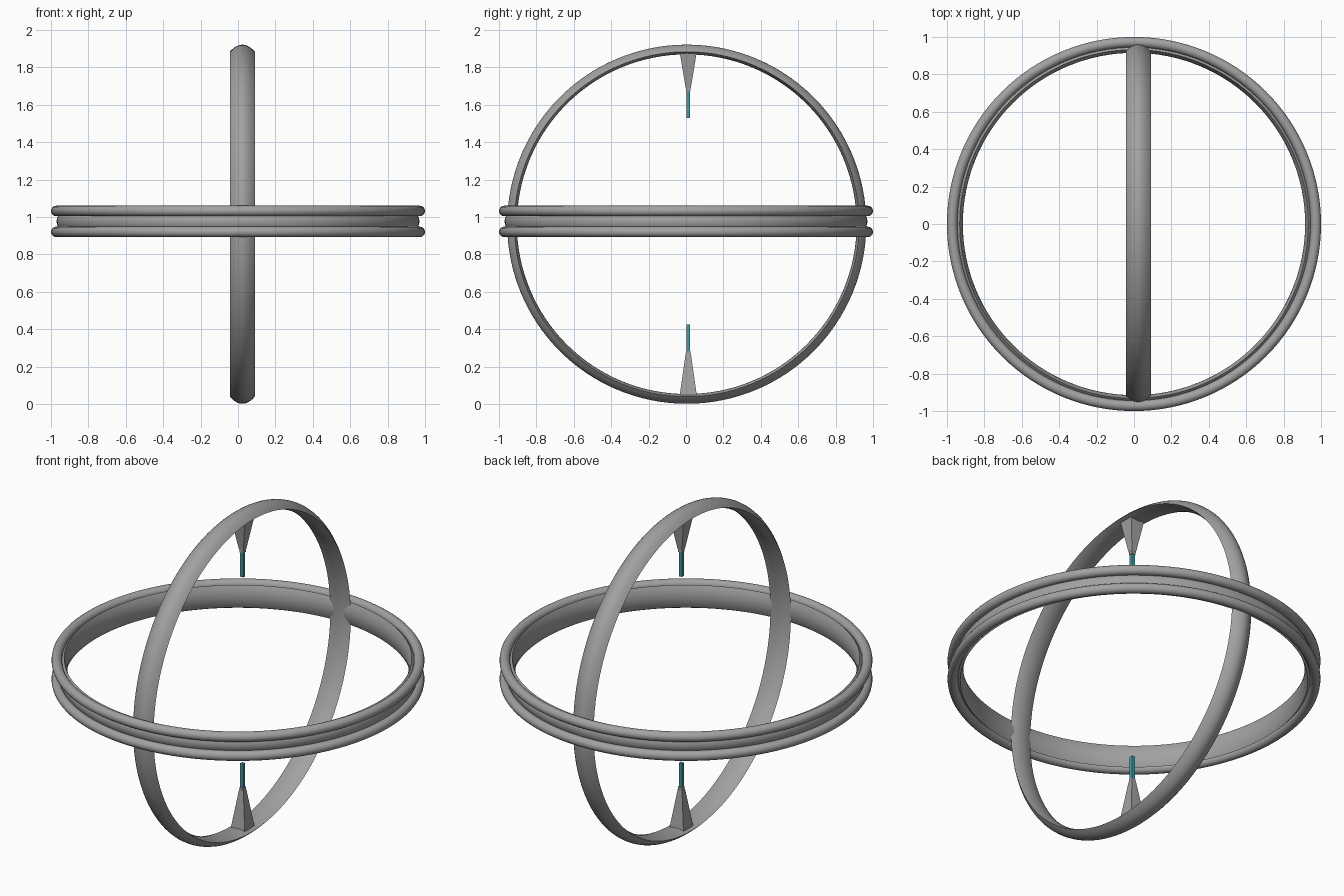
import bpy, bmesh, math
from mathutils import Matrix

if "Cube" in bpy.data.objects:
    bpy.data.objects.remove(bpy.data.objects["Cube"])


def material(name, color):
    m = bpy.data.materials.new(name)
    m.diffuse_color = (*color, 1)
    m.use_nodes = True
    m.node_tree.nodes["Principled BSDF"].inputs["Base Color"].default_value = m.diffuse_color
    return m


GREY = material("grey metal", (0.36, 0.36, 0.36))
TEAL = material("teal", (0.06, 0.33, 0.36))


def finish(name, bm, mat, matrix, smooth=True):
    bmesh.ops.recalc_face_normals(bm, faces=bm.faces)
    bm.transform(matrix)
    me = bpy.data.meshes.new(name)
    bm.to_mesh(me)
    bm.free()
    me.materials.append(mat)
    ob = bpy.data.objects.new(name, me)
    bpy.context.collection.objects.link(ob)
    if smooth:
        bpy.ops.object.select_all(action='DESELECT')
        bpy.context.view_layer.objects.active = ob
        ob.select_set(True)
        bpy.ops.object.shade_smooth_by_angle(angle=math.radians(35))
    return ob


def ring(name, profile, matrix, steps=128):
    """Revolve a closed (radius, height) profile about the z axis."""
    bm = bmesh.new()
    rows = []
    for i in range(steps):
        a = 2 * math.pi * i / steps
        rows.append([bm.verts.new((r * math.cos(a), r * math.sin(a), h)) for r, h in profile])
    n = len(profile)
    for i in range(steps):
        a, b = rows[i], rows[(i + 1) % steps]
        for j in range(n):
            k = (j + 1) % n
            bm.faces.new((a[j], b[j], b[k], a[k]))
    return finish(name, bm, GREY, matrix)


def lens(edge, outer, inner, half):
    """Bulging outer face, gently bulging inner face, crisp edges."""
    n = 10
    t = [-1 + 2 * i / n for i in range(n + 1)]
    out = [(edge + (outer - edge) * (1 - u * u), u * half) for u in t]
    inn = [(edge - (edge - inner) * (1 - u * u), u * half) for u in reversed(t[1:-1])]
    return out + inn


def taper(name, z0, z1, h0, h1, mat):
    """Square tapering block on the spike axis."""
    bm = bmesh.new()
    bmesh.ops.create_cube(bm, size=2)
    for v in bm.verts:
        h, z = (h0, z0) if v.co.z < 0 else (h1, z1)
        v.co = (v.co.x * h, v.co.y * h, z)
    return finish(name, bm, mat, Matrix.Translation((0.022, 0.012, 0)), False)


# Upright ring
ring("upright_ring", lens(0.922, 0.96, 0.908, 0.067),
     Matrix.Translation((0.023, 0.004, 0.962)) @ Matrix.Rotation(math.pi / 2, 4, 'Y'))

# Level ring: band with a round rim above and below
ring("level_band", lens(0.932, 0.97, 0.915, 0.067), Matrix.Translation((0, 0, 0.977)))
circle = [(0.972 + 0.028 * math.cos(a), 0.028 * math.sin(a))
          for a in (2 * math.pi * i / 16 for i in range(16))]
for label, z in (("upper_rim", 1.033), ("lower_rim", 0.921)):
    ring(label, circle, Matrix.Translation((0, 0, z)))

# Spikes pointing inward from the upright ring, each with a collar and rod
for label, base, neck, tip in (("upper", 1.885, 1.69, 1.53), ("lower", 0.045, 0.27, 0.425)):
    s = 1 if tip > neck else -1
    taper(label + "_spike", base, neck, 0.046, 0.014, GREY)
    taper(label + "_collar", neck, neck + s * 0.015, 0.013, 0.013, GREY)
    taper(label + "_rod", neck, tip, 0.010, 0.010, TEAL)
